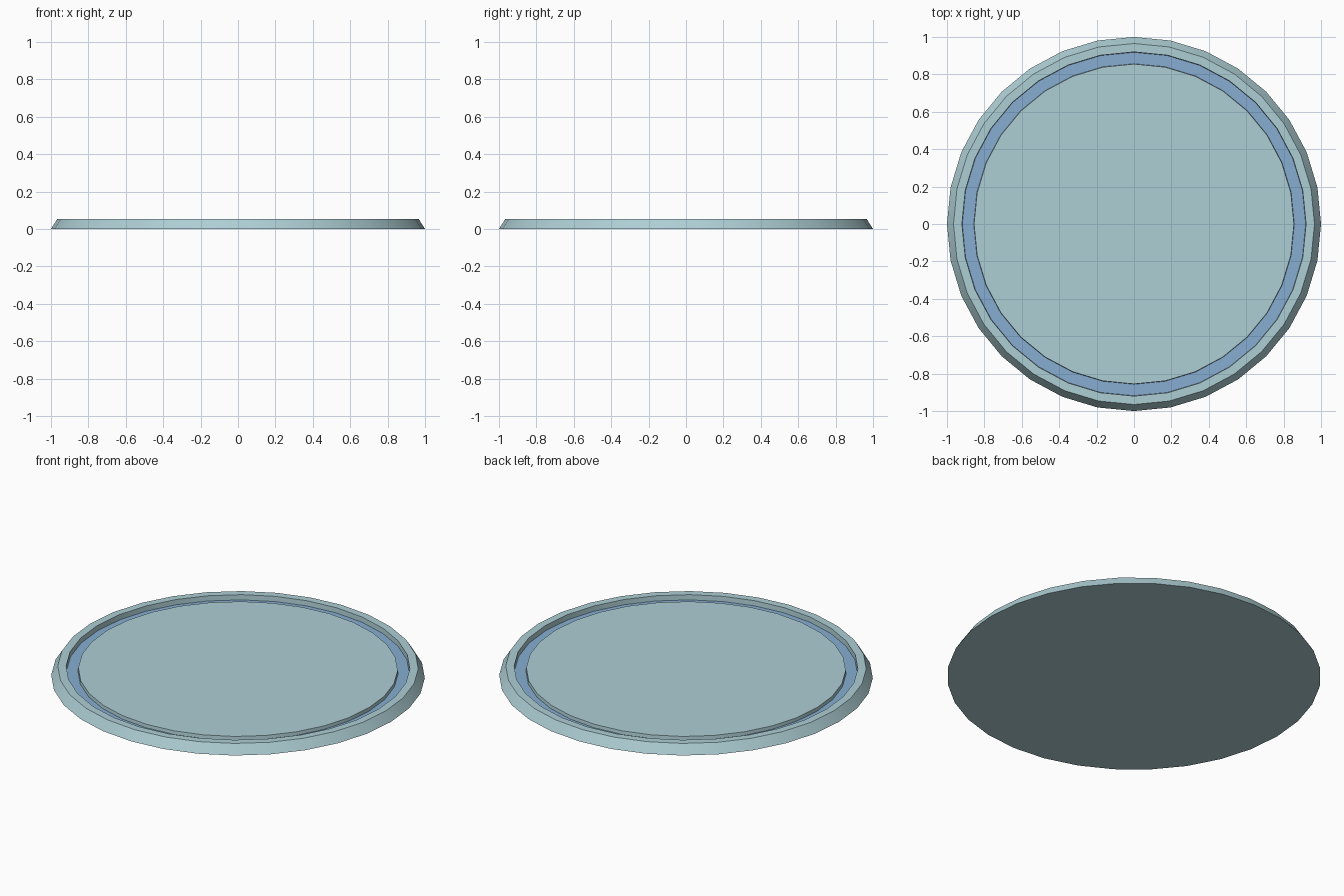
import bpy, bmesh, math

if "Cube" in bpy.data.objects:
    bpy.data.objects.remove(bpy.data.objects["Cube"])

SIDES = 32

def material(name, color):
    m = bpy.data.materials.new(name)
    m.diffuse_color = color
    m.use_nodes = True
    m.node_tree.nodes["Principled BSDF"].inputs["Base Color"].default_value = m.diffuse_color
    return m

teal = material("pale_teal", (0.42, 0.62, 0.66, 1))
blue = material("soft_blue", (0.24, 0.42, 0.64, 1))

def lathe(name, profile, mats, blue_bands=()):
    """Closed solid of revolution from (radius, z) points, bottom to top."""
    bm = bmesh.new()
    rings = [[bm.verts.new((r * math.cos(2 * math.pi * i / SIDES),
                            r * math.sin(2 * math.pi * i / SIDES), z))
              for i in range(SIDES)] for r, z in profile]
    bm.faces.new(rings[0][::-1])
    bm.faces.new(rings[-1])
    for k in range(len(rings) - 1):
        a, b = rings[k], rings[k + 1]
        for i in range(SIDES):
            j = (i + 1) % SIDES
            f = bm.faces.new((a[i], a[j], b[j], b[i]))
            f.material_index = 1 if k in blue_bands else 0
    bmesh.ops.recalc_face_normals(bm, faces=bm.faces)
    me = bpy.data.meshes.new(name)
    bm.to_mesh(me)
    bm.free()
    for m in mats:
        me.materials.append(m)
    ob = bpy.data.objects.new(name, me)
    bpy.context.collection.objects.link(ob)
    bpy.context.view_layer.objects.active = ob
    ob.select_set(True)
    bpy.ops.object.shade_smooth_by_angle(angle=math.radians(30))
    return ob

# Round plate: sloped outer edge, flat rim, blue groove, raised centre
lathe("round_plate",
      [(1.0, 0.0), (0.965, 0.055), (0.92, 0.055), (0.918, 0.025),
       (0.857, 0.025), (0.855, 0.045)],
      [teal, blue], blue_bands=(3,))
